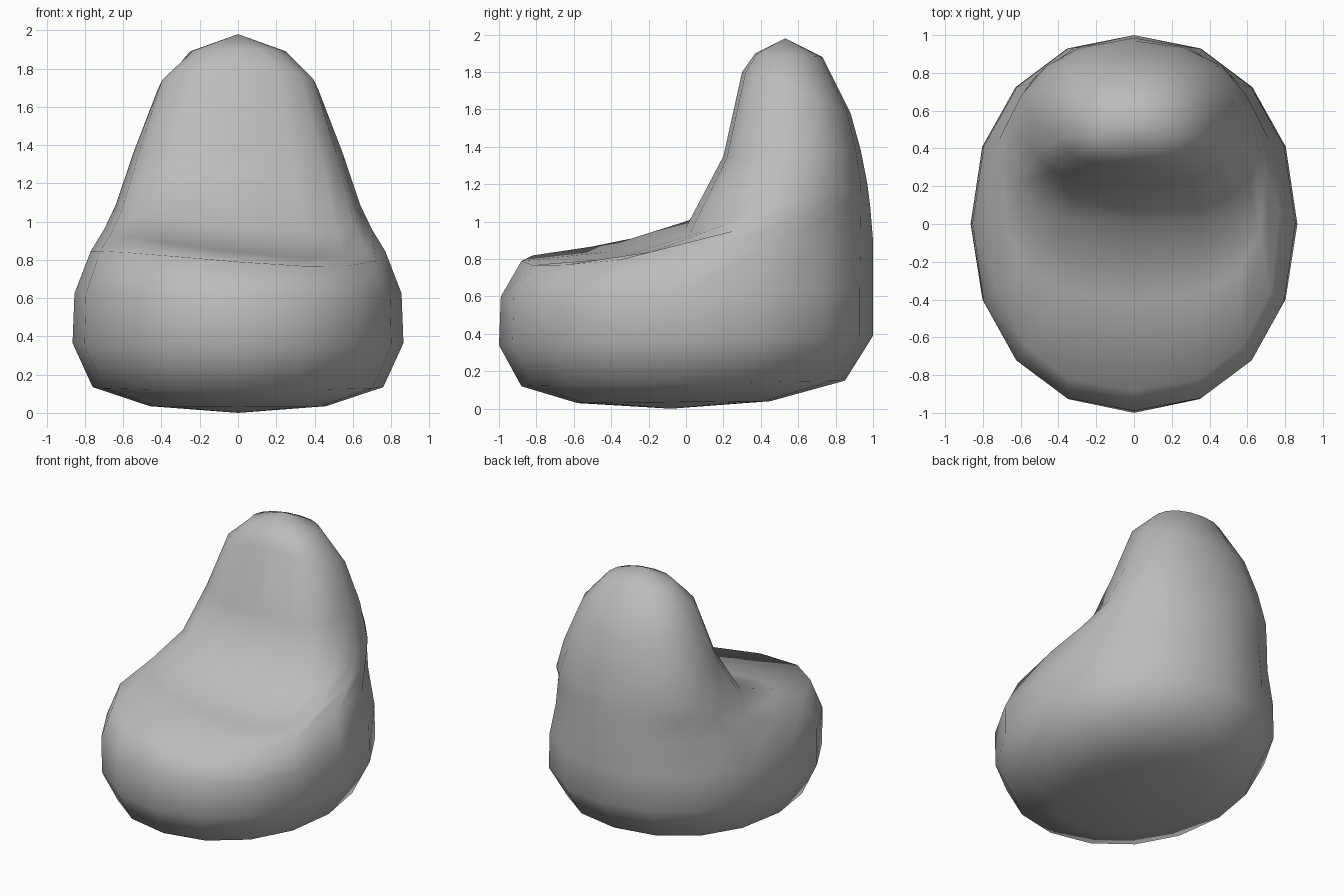
import bpy, bmesh, math

cube = bpy.data.objects.get("Cube")
if cube:
    bpy.data.objects.remove(cube, do_unlink=True)

SIDES = 16

# Grey fabric
fabric = bpy.data.materials.new("grey_fabric")
fabric.use_nodes = True
GREY = (0.5, 0.5, 0.5, 1)
fabric.diffuse_color = GREY
fabric.node_tree.nodes["Principled BSDF"].inputs["Base Color"].default_value = GREY

# Tilted rings, bottom to top:
# front y, front z, back y, back z, half width, front squareness, sideways sag
rings = [
    (-0.58, 0.03, 0.45, 0.04, 0.46, 2.1, 0),
    (-0.88, 0.12, 0.85, 0.15, 0.76, 2.1, 0),
    (-1.00, 0.34, 1.00, 0.39, 0.865, 2.1, 0),
    (-0.99, 0.60, 1.00, 0.65, 0.855, 2.2, 0.02),
    (-0.88, 0.79, 1.00, 0.90, 0.77, 2.4, 0.08),
    (-0.40, 0.84, 0.985, 1.08, 0.70, 2.9, 0.12),
    (0.00, 0.97, 0.97, 1.20, 0.64, 3.2, 0.10),
    (0.20, 1.35, 0.935, 1.38, 0.545, 3.0, 0.03),
    (0.30, 1.80, 0.88, 1.58, 0.42, 2.6, 0),
    (0.37, 1.90, 0.73, 1.88, 0.25, 2.2, 0),
]


def power(value, exponent):
    return math.copysign(abs(value) ** exponent, value)


def add_ring(bm, fy, fz, by, bz, half, square, sag):
    """Rounded cross-section, squarer in front and rounder behind."""
    verts = []
    for i in range(SIDES):
        a = 2 * math.pi * i / SIDES
        n = square if math.sin(a) < -0.01 else 2.15
        x = half * power(math.cos(a), 2 / n)
        v = power(math.sin(a), 2 / n)
        t = (v + 1) / 2
        z = fz + (bz - fz) * t - sag * x * max(0, -v)
        verts.append(bm.verts.new((x, fy + (by - fy) * t, z)))
    return verts


# Bean bag body: skin the rings and close both ends
bm = bmesh.new()
loops = [add_ring(bm, *r) for r in rings]
for low, high in zip(loops, loops[1:]):
    for i in range(SIDES):
        j = (i + 1) % SIDES
        bm.faces.new((low[i], low[j], high[j], high[i]))
base = bm.verts.new((0, -0.08, 0))
crown = bm.verts.new((0, 0.53, 1.98))
for i in range(SIDES):
    j = (i + 1) % SIDES
    bm.faces.new((base, loops[0][j], loops[0][i]))
    bm.faces.new((crown, loops[-1][i], loops[-1][j]))
bmesh.ops.recalc_face_normals(bm, faces=bm.faces)
for face in bm.faces:
    face.smooth = True

mesh = bpy.data.meshes.new("bean_bag_seat")
bm.to_mesh(mesh)
bm.free()
mesh.materials.append(fabric)
seat = bpy.data.objects.new("bean_bag_seat", mesh)
bpy.context.collection.objects.link(seat)
